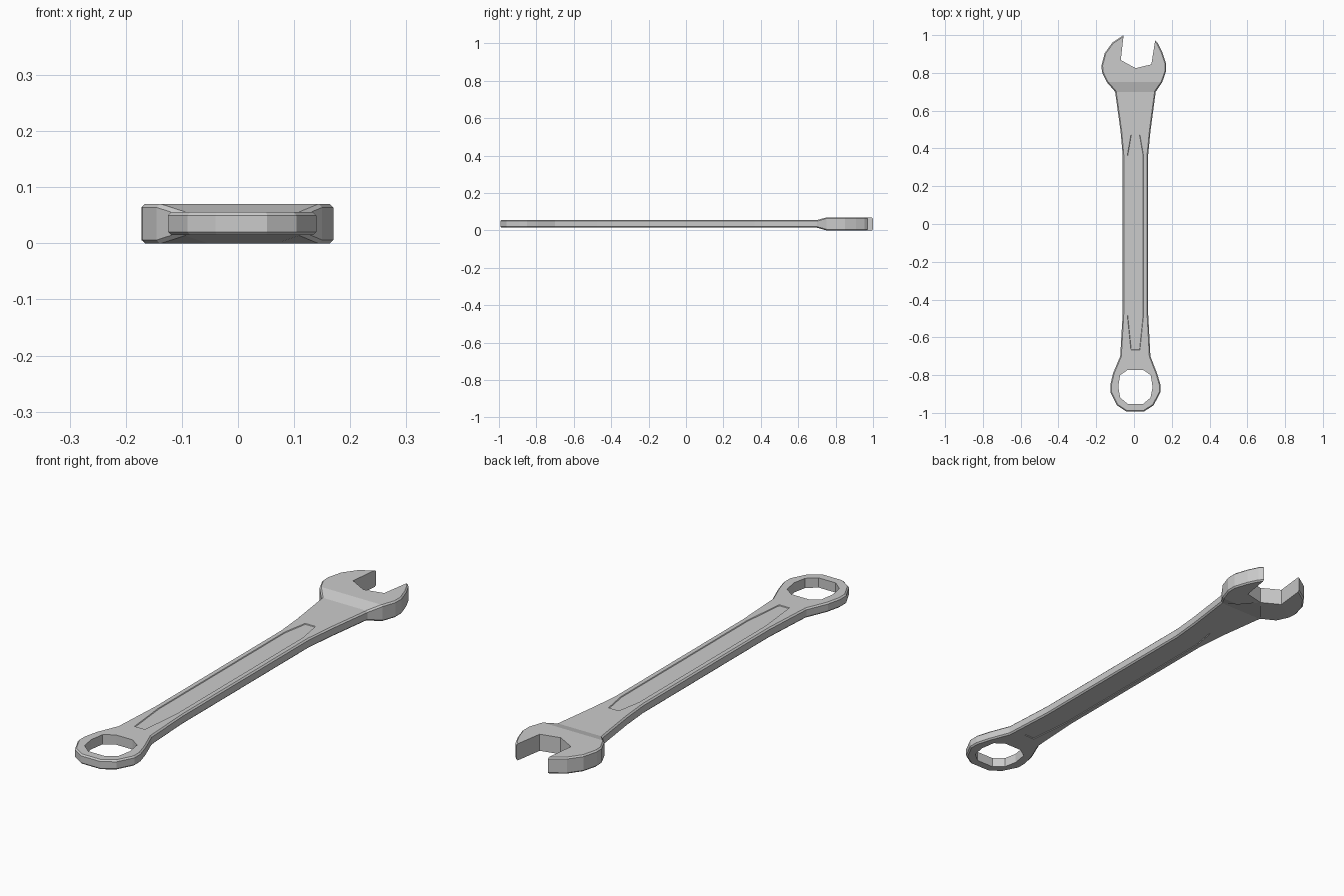
import bpy, bmesh
from mathutils import Vector
from mathutils.geometry import intersect_line_line_2d

if "Cube" in bpy.data.objects:
    bpy.data.objects.remove(bpy.data.objects["Cube"])

CX, MID, HALF, BEV = 0.0075, 0.035, 0.0205, 0.006

# Outline, counter-clockwise from the left jaw tip; the first 4 edges are the jaw opening
left = [(-.055, 1.0), (-.115, .96), (-.155, .905), (-.172, .84), (-.17, .805),
        (-.145, .752), (-.10, .70), (-.071, .49), (-.06, .365), (-.06, -.475),
        (-.073, -.70), (-.111, -.79), (-.125, -.85), (-.125, -.89), (-.09, -.96), (-.04, -.993)]
right = [(.052, -.993), (.104, -.96), (.14, -.89), (.14, -.85), (.122, -.79),
         (.087, -.70), (.075, -.475), (.075, .365), (.087, .49), (.115, .70),
         (.15, .752), (.17, .81), (.17, .85), (.15, .91), (.128, .955), (.112, .972)]
jaw = [(.092, .845), (.008, .825), (-.07, .868)]
outline = [Vector(p) for p in left + right + jaw]
n = len(outline)
JAW_START = len(left) + len(right) - 1

# Ring hole
half_hole = [(.04, -.772), (.081, -.80), (.091, -.863), (.08, -.92), (.04, -.953)]
hole = [(CX - x, y) for x, y in half_hole] + [(CX + x, y) for x, y in reversed(half_hole)]


def line_offset(i, d):
    a, b = outline[i % n], outline[(i + 1) % n]
    t = (b - a).normalized()
    if i % n >= JAW_START:
        d = 0
    off = Vector((-t.y, t.x)) * d
    return a + off, t


def inset(d):
    pts = []
    for i in range(n):
        (a, t), (b, u) = line_offset(i - 1, d), line_offset(i, d)
        den = t.x * u.y - t.y * u.x
        pts.append(a + t * (((b - a).x * u.y - (b - a).y * u.x) / den) if abs(den) > 1e-4 else b)
    return pts


def loop(bm, pts, z):
    return [bm.verts.new((p[0], p[1], z)) for p in pts]


def bridge(bm, a, b):
    for i in range(len(a)):
        j = (i + 1) % len(a)
        bm.faces.new((a[i], a[j], b[j], b[i]))


def finish(bm, name):
    bmesh.ops.recalc_face_normals(bm, faces=bm.faces)
    me = bpy.data.meshes.new(name)
    bm.to_mesh(me)
    bm.free()
    ob = bpy.data.objects.new(name, me)
    bpy.context.collection.objects.link(ob)
    return ob


# Wrench body: chamfered outer wall, straight hole wall, filled caps
bm = bmesh.new()
small = inset(BEV)
rings = [loop(bm, small, -HALF), loop(bm, outline, -HALF + BEV),
         loop(bm, outline, HALF - BEV), loop(bm, small, HALF)]
for a, b in zip(rings, rings[1:]):
    bridge(bm, a, b)
holes = [loop(bm, hole, -HALF), loop(bm, hole, HALF)]
bridge(bm, *holes)
for outer, inner in ((rings[0], holes[0]), (rings[3], holes[1])):
    edges = [bm.edges.get((l[i - 1], l[i])) for l in (outer, inner) for i in range(len(l))]
    bmesh.ops.triangle_fill(bm, use_beauty=True, edges=edges)

# Thicken the open head with a ramp from the shank
for y in (.70, .752):
    bmesh.ops.bisect_plane(bm, geom=bm.verts[:] + bm.edges[:] + bm.faces[:], dist=1e-4,
                           plane_co=(0, y, 0), plane_no=(0, 1, 0))
for v in bm.verts:
    f = min(max((v.co.y - .70) / .052, 0), 1) * (.035 - HALF)
    v.co.z += MID + (f if v.co.z > 0 else -f)
bmesh.ops.dissolve_limit(bm, angle_limit=.01, verts=bm.verts, edges=bm.edges)
wrench = finish(bm, "wrench_body")

# Shallow panels recessed in both faces of the shank
half_panel = [(.022, .47), (.041, .36), (.041, -.48), (.022, -.665)]
bm = bmesh.new()
for s in (-1, 1):
    levels = []
    for grow, z in ((0, HALF - .003), (.004, HALF + .003)):
        side = [(x + grow, y + (grow if y > 0 else -grow)) for x, y in half_panel]
        pts = [(CX - x, y) for x, y in side] + [(CX + x, y) for x, y in reversed(side)]
        levels.append(loop(bm, pts, MID + s * z))
        bm.faces.new(levels[-1])
    bridge(bm, *levels)
cutter = finish(bm, "panel_cutter")
cutter.hide_render = True
cutter.display_type = 'WIRE'
mod = wrench.modifiers.new("panels", 'BOOLEAN')
mod.operation = 'DIFFERENCE'
mod.solver = 'EXACT'
mod.object = cutter
